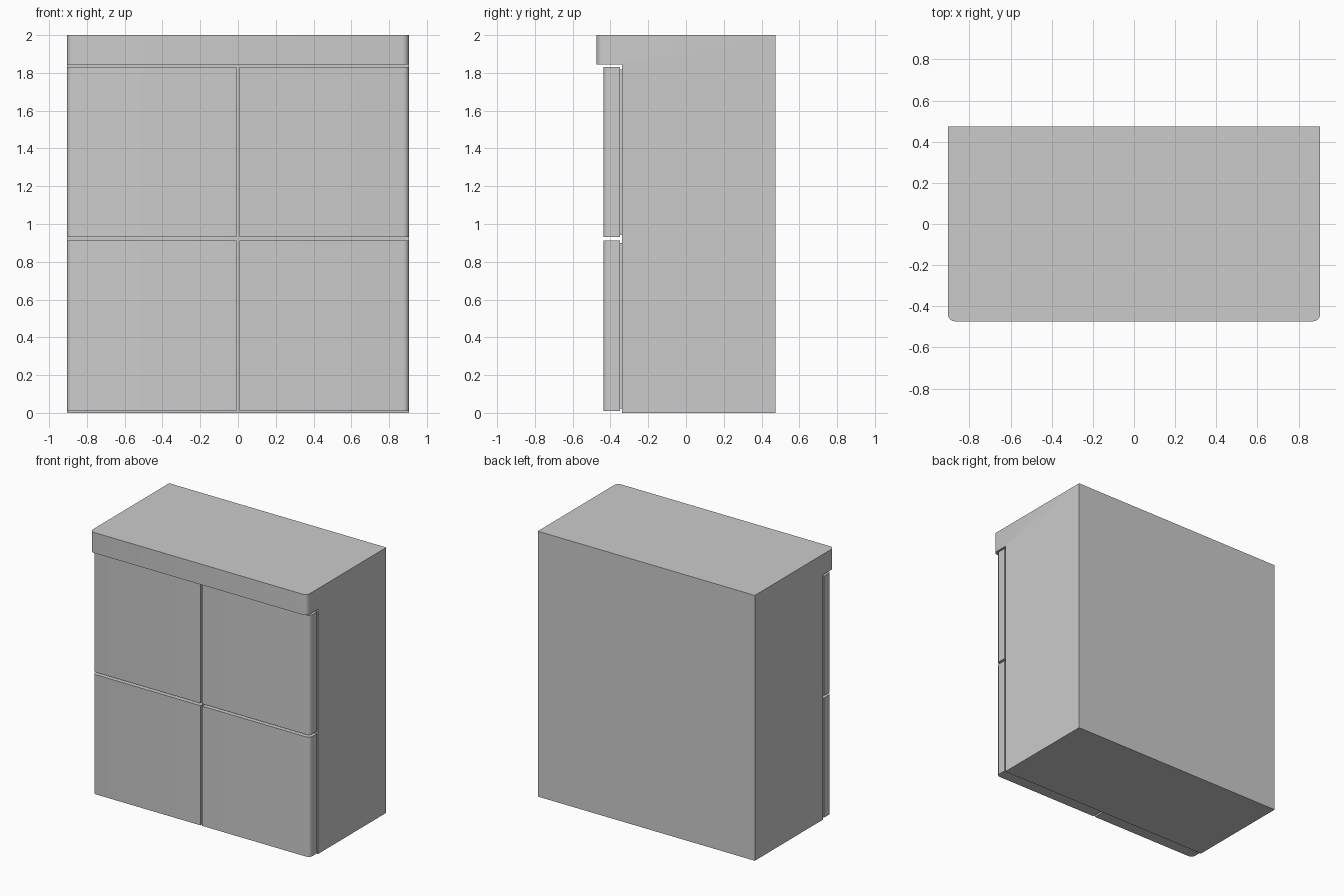
import bpy, bmesh

if "Cube" in bpy.data.objects:
    bpy.data.objects.remove(bpy.data.objects["Cube"])

HALF_W = 0.905
BACK, FRONT, BODY_FRONT = 0.473, -0.473, -0.34


def finish(bm, name):
    bmesh.ops.recalc_face_normals(bm, faces=bm.faces)
    mesh = bpy.data.meshes.new(name)
    bm.to_mesh(mesh)
    bm.free()
    obj = bpy.data.objects.new(name, mesh)
    bpy.context.collection.objects.link(obj)
    mesh.shade_smooth()
    mesh.set_sharp_from_angle(angle=0.6)
    return obj


def prism(points, offset):
    bm = bmesh.new()
    face = bm.faces.new([bm.verts.new(p) for p in points])
    ext = bmesh.ops.extrude_face_region(bm, geom=[face])
    verts = [v for v in ext["geom"] if isinstance(v, bmesh.types.BMVert)]
    bmesh.ops.translate(bm, vec=offset, verts=verts)
    return bm


def round_upright(bm, test, radius):
    edges = [e for e in bm.edges
             if abs(e.verts[0].co.z - e.verts[1].co.z) > 0.05
             and all(test(v.co) for v in e.verts)]
    bmesh.ops.bevel(bm, geom=edges, offset=radius, segments=4,
                    profile=0.5, affect='EDGES')


def box(x0, x1, y0, y1, z0, z1):
    return prism([(x0, y0, z0), (x1, y0, z0), (x1, y1, z0), (x0, y1, z0)],
                 (0, 0, z1 - z0))


# Cabinet with overhanging top panel, one side profile swept across the width
profile = [(BACK, 0), (BACK, 2), (FRONT, 2), (FRONT, 1.845),
           (BODY_FRONT, 1.845), (BODY_FRONT, 0)]
bm = prism([(-HALF_W, y, z) for y, z in profile], (2 * HALF_W, 0, 0))
round_upright(bm, lambda c: c.y < FRONT + 0.001, 0.035)
finish(bm, "cabinet")

# Doors with rounded outer corners and recessed seals behind them
for side, sign in (("left", -1), ("right", 1)):
    for level, z0, z1 in (("lower", 0.01, 0.912), ("upper", 0.93, 1.83)):
        x0, x1 = sorted((sign * 0.007, sign * HALF_W))
        bm = box(x0, x1, -0.438, -0.35, z0, z1)
        round_upright(bm, lambda c: c.y < -0.43 and abs(c.x) > 0.5, 0.03)
        finish(bm, f"{level}_{side}_door")
        finish(box(x0 + 0.012, x1 - 0.012, -0.352, BODY_FRONT + 0.002,
                   z0 + 0.012, z1 - 0.012), f"{level}_{side}_seal")
